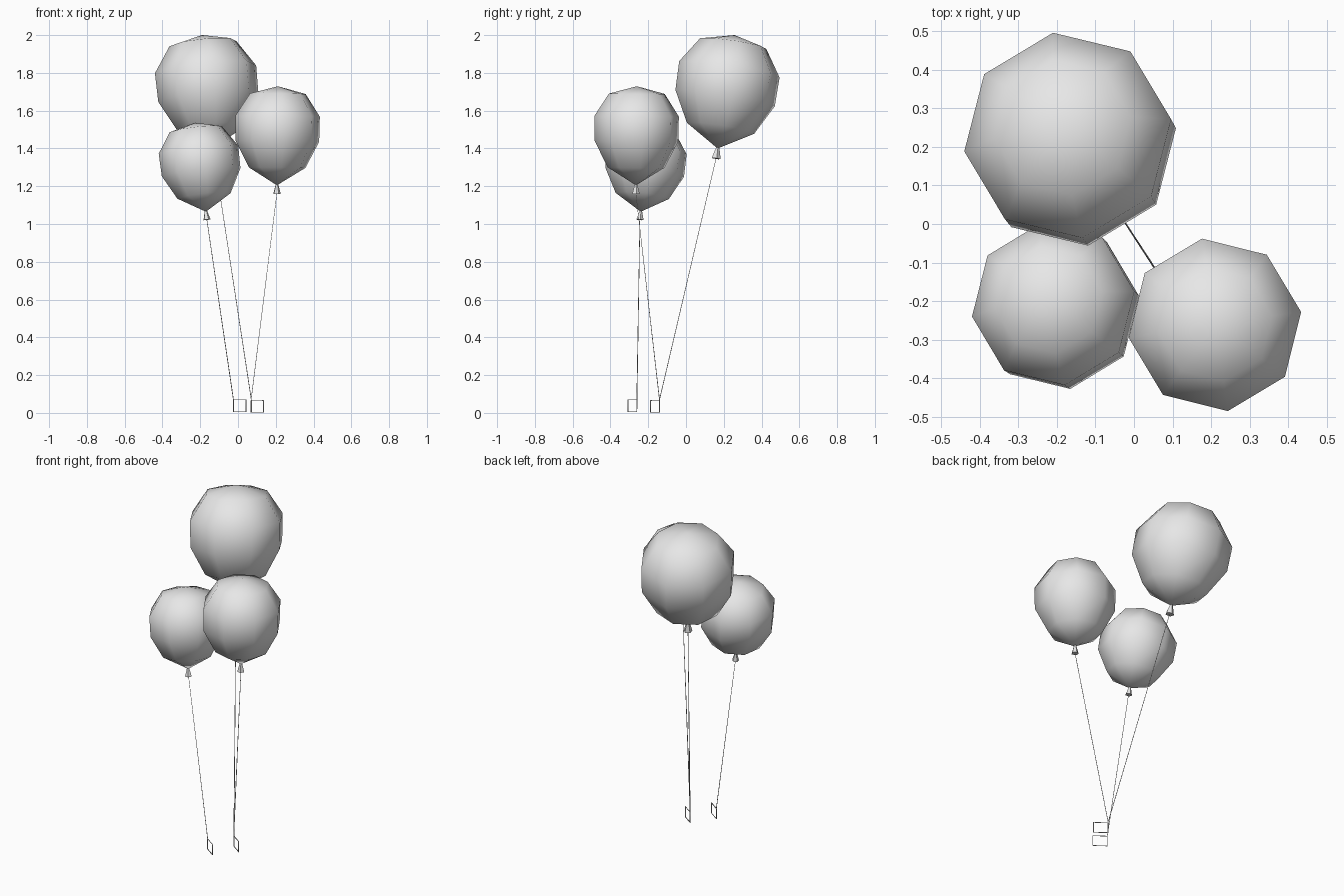
import bpy
import bmesh
from math import cos, sin, pi, radians
from mathutils import Vector

cube = bpy.data.objects.get("Cube")
if cube:
    bpy.data.objects.remove(cube, do_unlink=True)

# One plain grey for everything
grey = bpy.data.materials.new("light_grey")
grey.use_nodes = True
grey.diffuse_color = (0.8, 0.8, 0.8, 1)
grey.node_tree.nodes["Principled BSDF"].inputs["Base Color"].default_value = (0.8, 0.8, 0.8, 1)


def lathe(name, profile, sides, spin, base, axis, smooth):
    """Spin (radius, height) points around a tilted axis starting at base."""
    bm = bmesh.new()
    rings = []
    for r, h in profile:
        if r == 0:
            rings.append([bm.verts.new((0, 0, h))] * sides)
        else:
            angles = [spin + 2 * pi * i / sides for i in range(sides)]
            rings.append([bm.verts.new((r * cos(a), r * sin(a), h)) for a in angles])
    for low, high in zip(rings, rings[1:]):
        for i in range(sides):
            j = (i + 1) % sides
            corners = dict.fromkeys((low[i], low[j], high[j], high[i]))
            bm.faces.new(list(corners))
    bmesh.ops.holes_fill(bm, edges=bm.edges[:])
    bmesh.ops.recalc_face_normals(bm, faces=bm.faces[:])
    for face in bm.faces:
        face.smooth = smooth
    mesh = bpy.data.meshes.new(name)
    bm.to_mesh(mesh)
    bm.free()
    mesh.materials.append(grey)
    obj = bpy.data.objects.new(name, mesh)
    obj.location = base
    obj.rotation_mode = 'QUATERNION'
    obj.rotation_quaternion = Vector((0, 0, 1)).rotation_difference(axis)
    bpy.context.collection.objects.link(obj)


def string(name, start, corner):
    """Thin cord from the knot, ending in an upright rectangular loop."""
    side, down = Vector((0.066, -0.047, 0)), Vector((0, 0, -0.063))
    points = [start, corner, corner + side, corner + side + down, corner + down, corner]
    curve = bpy.data.curves.new(name, 'CURVE')
    curve.dimensions = '3D'
    curve.bevel_depth = 0.0025
    curve.bevel_resolution = 0
    spline = curve.splines.new('POLY')
    spline.points.add(len(points) - 1)
    for i, (point, co) in enumerate(zip(spline.points, points)):
        point.co = (*co, 1)
        point.radius = 0.6 if i == 0 else 1
    curve.materials.append(grey)
    bpy.context.collection.objects.link(bpy.data.objects.new(name, curve))


# Balloon outline: radius and height in units of the balloon radius
BODY = [(0, 0), (0.67, 0.4), (0.99, 1.0), (1, 1.57), (0.66, 2.08), (0, 2.25)]
KNOT = [(0.093, -0.2), (0.03, 0.03)]

# name, lower tip, axis, radius, height unit, upper corner of the string loop
BALLOONS = [
    ("back", (-0.13, 0.167, 1.40), (-0.10, 0.15, 1), 0.272, 0.271, (0.071, -0.141, 0.067)),
    ("front_right", (-0.17, -0.24, 1.065), (-0.12, 0.10, 1), 0.214, 0.212, (-0.024, -0.26, 0.069)),
    ("front_left", (0.206, -0.265, 1.205), (0.01, 0.01, 1), 0.226, 0.233, (0.069, -0.140, 0.066)),
]

for name, tip, axis, radius, unit, corner in BALLOONS:
    tip, axis = Vector(tip), Vector(axis).normalized()
    spin = radians(8.5)
    body = [(r * radius, h * unit) for r, h in BODY]
    knot = [(r * radius, h * radius) for r, h in KNOT]
    lathe(name + "_balloon", body, 8, spin, tip, axis, True)
    lathe(name + "_knot", knot, 5, spin, tip, axis, False)
    string(name + "_string", tip - axis * radius * 0.19, Vector(corner))
